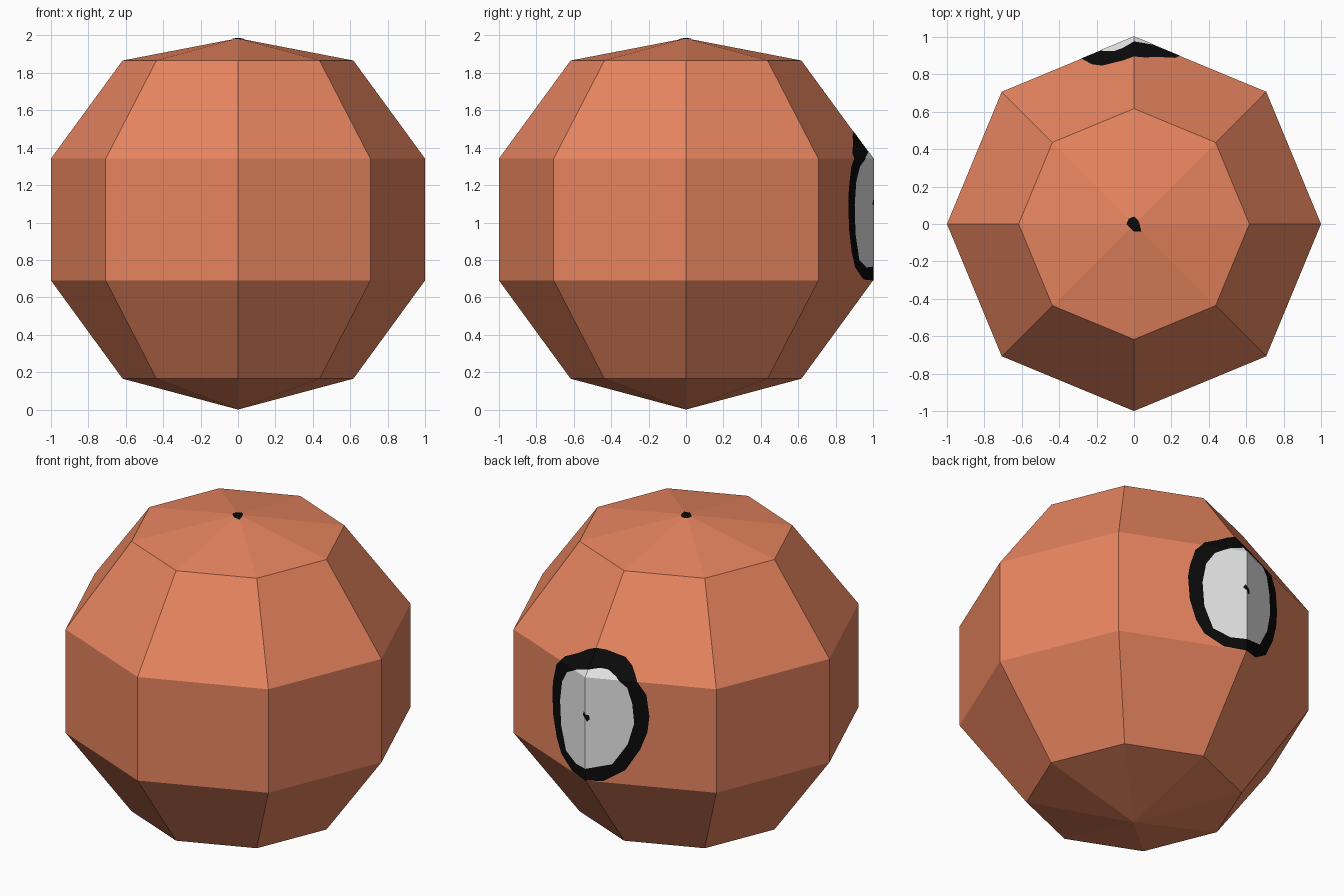
import bpy, bmesh, math

cube = bpy.data.objects.get("Cube")
if cube:
    bpy.data.objects.remove(cube, do_unlink=True)

SIDES = 8
TOP_Z, SHOULDER_Z, BELT_Z, WAIST_Z, HIP_Z = 1.985, 1.866, 1.342, 0.69, 0.165
CAP_R = 0.617


def material(name, color):
    m = bpy.data.materials.new(name)
    m.use_nodes = True
    m.diffuse_color = (*color, 1)
    m.node_tree.nodes["Principled BSDF"].inputs["Base Color"].default_value = (*color, 1)
    return m


terracotta = material("terracotta", (0.8, 0.233, 0.115))
black = material("black", (0.003, 0.003, 0.003))
white = material("white", (0.8, 0.8, 0.8))


def finish(name, bm, mat):
    mesh = bpy.data.meshes.new(name)
    bm.to_mesh(mesh)
    bm.free()
    mesh.materials.append(mat)
    obj = bpy.data.objects.new(name, mesh)
    bpy.context.collection.objects.link(obj)
    return obj


def ring_points(radii, z_of_radius):
    return [(r * math.cos(math.tau * i / SIDES), r * math.sin(math.tau * i / SIDES),
             z_of_radius(r)) for i, r in enumerate(radii)]


# Faceted ball: four octagonal rings closed by shallow points
bm = bmesh.new()
rings = []
for r, z in ((CAP_R, HIP_Z), (1, WAIST_Z), (1, BELT_Z), (CAP_R, SHOULDER_Z)):
    rings.append([bm.verts.new(p) for p in ring_points([r] * SIDES, lambda _: z)])
bottom, top = bm.verts.new((0, 0, 0)), bm.verts.new((0, 0, TOP_Z))
for i in range(SIDES):
    j = (i + 1) % SIDES
    for low, high in zip(rings, rings[1:]):
        bm.faces.new((low[i], low[j], high[j], high[i]))
    bm.faces.new((bottom, rings[0][j], rings[0][i]))
    bm.faces.new((top, rings[-1][i], rings[-1][j]))
finish("faceted_body", bm, terracotta)


# Painted plates that follow the facets of the back
def back_surface(x, z):
    slope = (1 - CAP_R) / (SHOULDER_Z - BELT_Z)
    return 1 - math.tan(math.pi / SIDES) * abs(x) - slope * max(0, z - BELT_Z)


def back_plate(name, outline, lift, mat):
    bm = bmesh.new()
    bm.faces.new([bm.verts.new((x, 0, z)) for x, z in outline])
    for point, normal in (((0, 0, 0), (1, 0, 0)), ((0, 0, BELT_Z), (0, 0, 1))):
        bmesh.ops.bisect_plane(bm, geom=bm.verts[:] + bm.edges[:] + bm.faces[:],
                               plane_co=point, plane_no=normal)
    for v in bm.verts:
        v.co.y = back_surface(v.co.x, v.co.z) + lift
    bm.normal_update()
    for f in bm.faces:
        if f.normal.y < 0:
            f.normal_flip()
    finish(name, bm, mat)


# Irregular dark rim, then the pale patch, then a small speck
back_plate("patch_rim", [
    (0, 1.487), (0.057, 1.462), (0.125, 1.42), (0.219, 1.373), (0.285, 1.30),
    (0.315, 1.19), (0.325, 1.12), (0.315, 0.967), (0.28, 0.84), (0.235, 0.76),
    (0.128, 0.695), (0, 0.69), (-0.1, 0.70), (-0.216, 0.78), (-0.297, 0.92),
    (-0.335, 1.03), (-0.346, 1.134), (-0.33, 1.266), (-0.27, 1.358),
    (-0.224, 1.418), (-0.171, 1.457), (-0.058, 1.483)], 0.002, black)
back_plate("pale_patch", [
    (0, 1.38), (0.09, 1.35), (0.177, 1.30), (0.226, 1.22), (0.246, 1.095),
    (0.236, 0.94), (0.187, 0.80), (0.09, 0.76), (0, 0.765), (-0.146, 0.81),
    (-0.23, 0.945), (-0.265, 1.08), (-0.254, 1.207), (-0.227, 1.30),
    (-0.16, 1.36), (-0.106, 1.39), (-0.06, 1.394)], 0.004, white)
back_plate("patch_speck", [
    (0.01, 1.125), (0.022, 1.10), (0, 1.085), (-0.01, 1.065), (-0.026, 1.08),
    (-0.022, 1.105), (0, 1.11)], 0.006, black)

# Small dark spot on the upper point
bm = bmesh.new()
fall = (TOP_Z - SHOULDER_Z) / CAP_R
lift = 0.003
rim = [bm.verts.new(p) for p in ring_points(
    (0.03, 0.03, 0.04, 0.04, 0.04, 0.03, 0.04, 0.055), lambda r: TOP_Z + lift - fall * r)]
tip = bm.verts.new((0, 0, TOP_Z + lift))
for i in range(SIDES):
    bm.faces.new((tip, rim[i], rim[(i + 1) % SIDES]))
finish("top_spot", bm, black)
